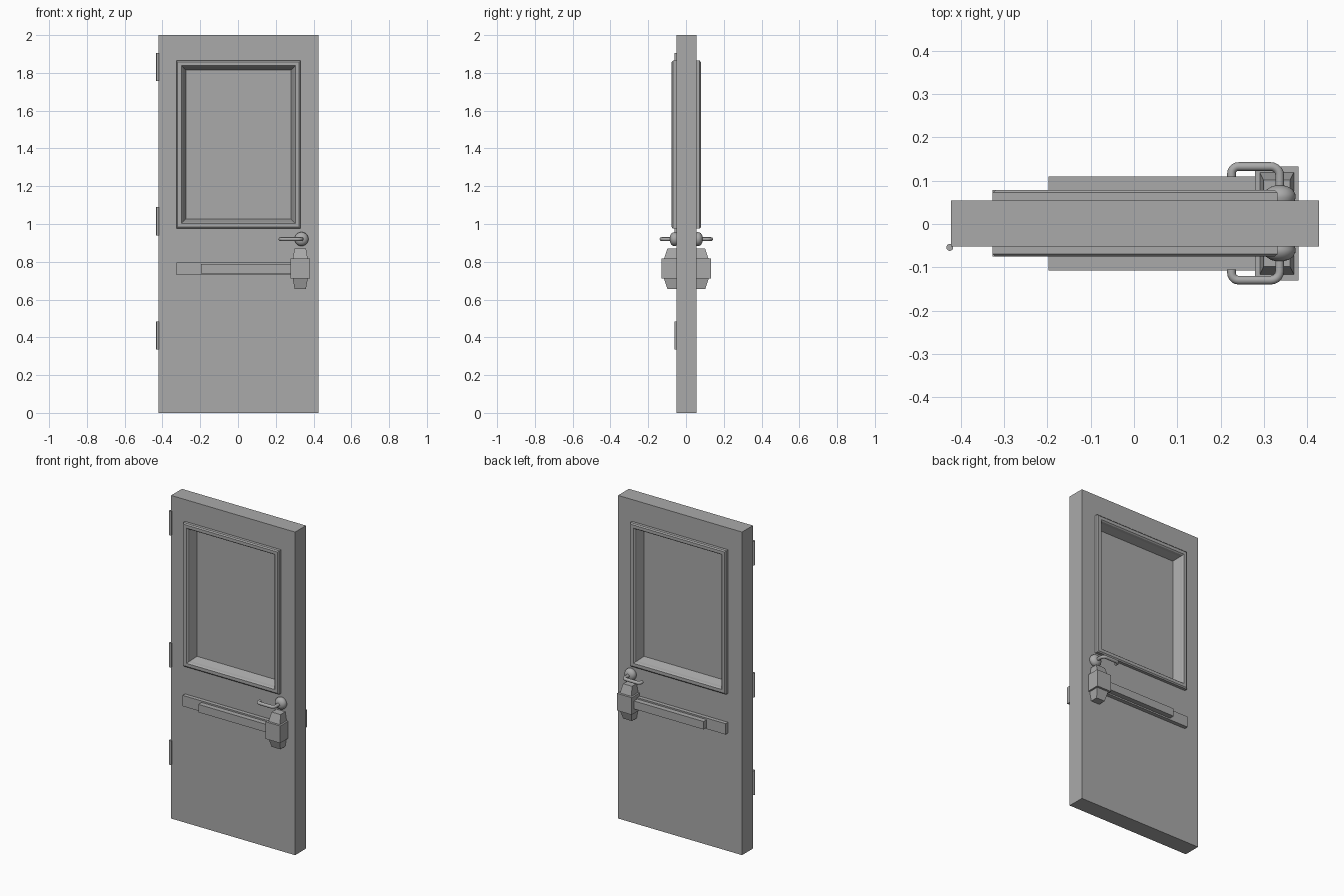
import bpy, bmesh, math
from mathutils import Vector, Matrix

cube = bpy.data.objects.get("Cube")
if cube:
    bpy.data.objects.remove(cube, do_unlink=True)

grey = bpy.data.materials.new("door grey")
grey.use_nodes = True
colour = (0.4, 0.4, 0.4, 1)
grey.diffuse_color = colour
grey.node_tree.nodes["Principled BSDF"].inputs["Base Color"].default_value = colour


def finish(name, bm, smooth=False):
    bmesh.ops.recalc_face_normals(bm, faces=bm.faces)
    mesh = bpy.data.meshes.new(name)
    bm.to_mesh(mesh)
    bm.free()
    obj = bpy.data.objects.new(name, mesh)
    bpy.context.collection.objects.link(obj)
    mesh.materials.append(grey)
    if smooth:
        bpy.ops.object.select_all(action='DESELECT')
        obj.select_set(True)
        bpy.context.view_layer.objects.active = obj
        bpy.ops.object.shade_smooth_by_angle(angle=math.radians(35))
    return obj


def loft(name, rings, closed=False, smooth=False):
    """Skin a row of rings; closed joins the last ring to the first."""
    bm = bmesh.new()
    rows = [[bm.verts.new(p) for p in ring] for ring in rings]
    n = len(rows[0])
    pairs = list(zip(rows, rows[1:]))
    if closed:
        pairs.append((rows[-1], rows[0]))
    else:
        bm.faces.new(rows[0])
        bm.faces.new(rows[-1])
    for a, b in pairs:
        for i in range(n):
            j = (i + 1) % n
            bm.faces.new((a[i], a[j], b[j], b[i]))
    return finish(name, bm, smooth)


def upright(rect, y, inset=0.0):
    x0, x1, z0, z1 = rect
    x0, x1, z0, z1 = x0 + inset, x1 - inset, z0 + inset, z1 - inset
    return [(x0, y, z0), (x1, y, z0), (x1, y, z1), (x0, y, z1)]


def level(x0, x1, y0, y1, z):
    return [(x0, y0, z), (x1, y0, z), (x1, y1, z), (x0, y1, z)]


def circle(centre, radius, u, v, n=24):
    return [Vector(centre) + radius * (math.cos(a) * Vector(u) + math.sin(a) * Vector(v))
            for a in (2 * math.pi * i / n for i in range(n))]


DOOR = (-0.422, 0.427, 0, 2)
WINDOW = (-0.326, 0.331, 0.976, 1.865)
HALF = 0.053
MID = 0.0015

# Door slab with a window opening
loft("door_slab", [upright(DOOR, MID - HALF), upright(DOOR, MID + HALF),
                   upright(WINDOW, MID + HALF, 0.03), upright(WINDOW, MID - HALF, 0.03)],
     closed=True)

# Window pane
loft("window_pane", [upright(WINDOW, MID - 0.008, 0.035), upright(WINDOW, MID + 0.008, 0.035)])

# Hinge knuckles
for label, z in (("lower", 0.335), ("middle", 0.939), ("upper", 1.756)):
    ends = [circle((-0.425, -0.054, h), 0.008, (1, 0, 0), (0, 1, 0), 16) for h in (z, z + 0.15)]
    loft(label + "_hinge", ends, smooth=True)

# Inset and height of the window moulding section
MOULDING = [(0, 0.05), (0, 0.071), (0.007, 0.077), (0.026, 0.077),
            (0.032, 0.07), (0.035, 0.053), (0.05, 0.007), (0.03, 0.007)]

# Radius and height of the handle rose
ROSE = [(0.034, 0.05), (0.037, 0.06), (0.036, 0.068), (0.031, 0.077),
        (0.021, 0.084), (0.011, 0.087)]

HANDLE_X, HANDLE_Z = 0.336, 0.92


def lever_path():
    """Lever centre line: out of the rose, along the door, back in at the tip."""
    pts = [(HANDLE_X, 0.08)]
    for cx, r, start in ((HANDLE_X - 0.02, 0.02, 0), (0.241, 0.016, math.pi / 2)):
        for i in range(6):
            a = start + i * math.pi / 10
            pts.append((cx + r * math.cos(a), 0.131 - r + r * math.sin(a)))
    pts.append((0.225, 0.107))
    return pts


for label, s in (("front", -1), ("back", 1)):
    def out(h):
        return MID + s * h

    # Window moulding
    loft(label + "_window_moulding", [upright(WINDOW, out(h), i) for i, h in MOULDING],
         closed=True)

    # Push bar on its rail
    loft(label + "_bar_rail", [upright((-0.326, 0.30, 0.73, 0.797), out(h)) for h in (0.05, 0.077)])
    loft(label + "_push_bar", [upright((-0.197, 0.30, 0.739, 0.788), out(h)) for h in (0.07, 0.1085)])

    # Lock housing with tapered ends
    loft(label + "_lock_box", [upright((0.279, 0.38, 0.711, 0.817), out(h)) for h in (0.05, 0.1315)])
    loft(label + "_lock_top", [level(0.289, 0.37, out(0.05), out(0.12), 0.81),
                               level(0.299, 0.36, out(0.05), out(0.1), 0.87)])
    loft(label + "_lock_bottom", [level(0.289, 0.37, out(0.05), out(0.12), 0.715),
                                  level(0.3, 0.359, out(0.05), out(0.1), 0.655)])

    # Handle rose
    loft(label + "_handle_rose",
         [circle((HANDLE_X, out(h), HANDLE_Z), r, (1, 0, 0), (0, 0, 1), 32) for r, h in ROSE],
         smooth=True)

    # Lever, swept as round sections along its path
    path = [Vector((x, out(h), HANDLE_Z)) for x, h in lever_path()]
    rings = []
    for i, p in enumerate(path):
        t = (path[min(i + 1, len(path) - 1)] - path[max(i - 1, 0)]).normalized()
        up = Vector((0, 0, 1))
        rings.append(circle(p, 0.01, t.cross(up), up, 16))
    loft(label + "_lever", rings, smooth=True)
